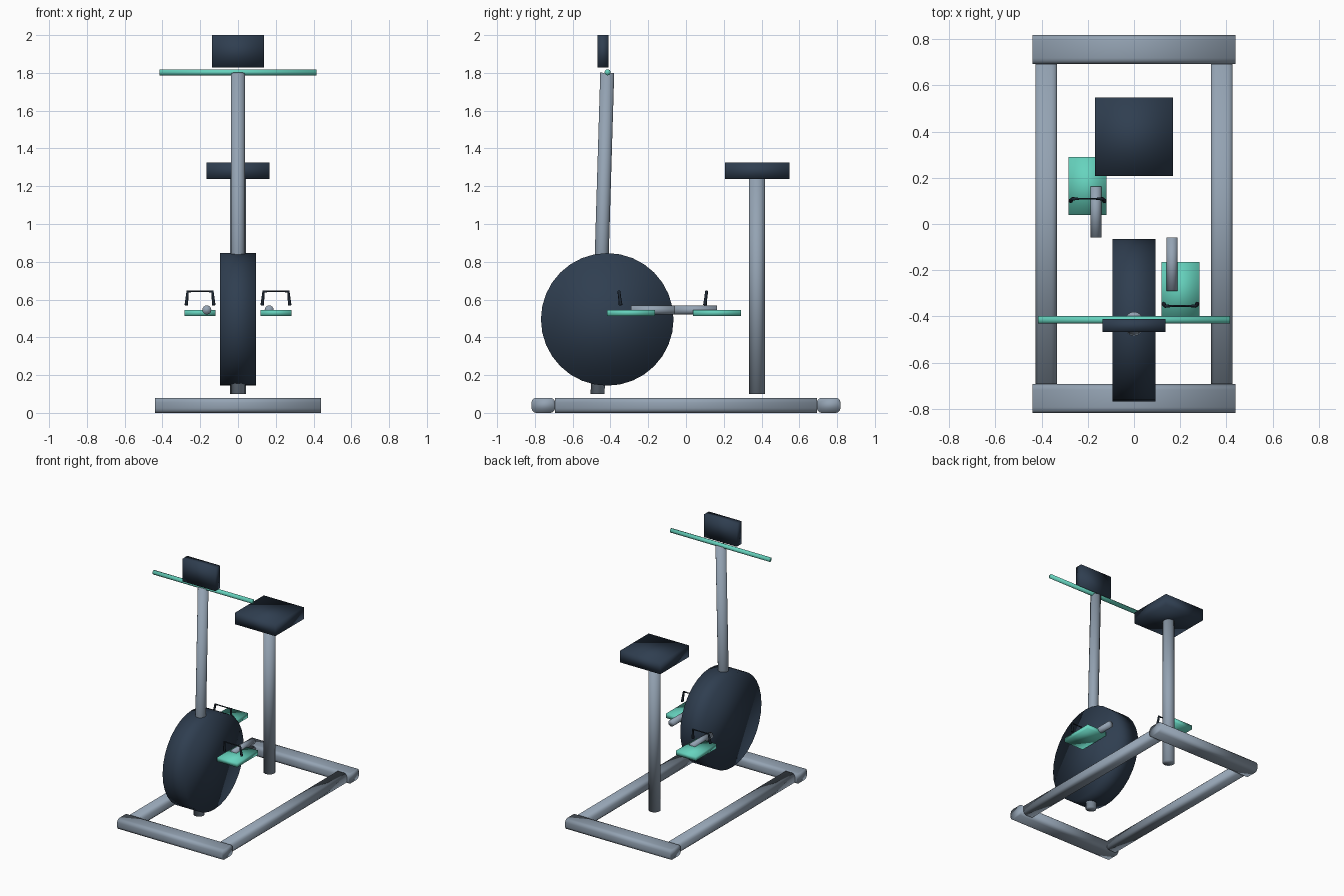
import bpy, bmesh, math
from mathutils import Vector

if "Cube" in bpy.data.objects:
    bpy.data.objects.remove(bpy.data.objects["Cube"])


def material(name, hex_code):
    def lin(v):
        return v / 12.92 if v <= 0.04045 else ((v + 0.055) / 1.055) ** 2.4
    m = bpy.data.materials.new(name)
    m.diffuse_color = [lin(int(hex_code[i:i + 2], 16) / 255) for i in (0, 2, 4)] + [1]
    m.use_nodes = True
    m.node_tree.nodes["Principled BSDF"].inputs["Base Color"].default_value = m.diffuse_color
    return m


STEEL = material("steel grey", "94A3B3")
DARK = material("dark slate", "2F3E50")
MINT = material("mint green", "66D3BE")
BLACK = material("near black", "1C2631")


def finish(name, bm, mat):
    """Turn a bmesh into a smooth shaded object."""
    bmesh.ops.recalc_face_normals(bm, faces=bm.faces)
    for f in bm.faces:
        f.smooth = True
    me = bpy.data.meshes.new(name)
    bm.to_mesh(me)
    bm.free()
    me.materials.append(mat)
    ob = bpy.data.objects.new(name, me)
    bpy.context.collection.objects.link(ob)
    return ob


def box(name, lo, hi, mat, round_axis=None, radius=0.025):
    """Box between two corners; edges along round_axis may be rounded."""
    lo, hi = Vector(lo), Vector(hi)
    bm = bmesh.new()
    bmesh.ops.create_cube(bm, size=1)
    for v in bm.verts:
        v.co = (lo + hi) / 2 + v.co * (hi - lo)
    if round_axis is not None:
        edges = [e for e in bm.edges
                 if abs((e.verts[0].co - e.verts[1].co)[round_axis]) > 1e-4]
        bmesh.ops.bevel(bm, geom=edges, offset=radius, segments=3,
                        profile=0.5, affect='EDGES')
    return finish(name, bm, mat)


def rod(name, a, b, r, mat, sides=24):
    """Cylinder running from point a to point b."""
    a, b = Vector(a), Vector(b)
    bm = bmesh.new()
    bmesh.ops.create_cone(bm, cap_ends=True, segments=sides, radius1=r,
                          radius2=r, depth=(b - a).length)
    turn = (b - a).to_track_quat('Z', 'Y')
    for v in bm.verts:
        v.co = (a + b) / 2 + turn @ v.co
    return finish(name, bm, mat)


# Floor frame
box("front_foot_bar", (-0.44, -0.818, 0), (0.44, -0.693, 0.08), STEEL, 0)
box("rear_foot_bar", (-0.44, 0.693, 0), (0.44, 0.818, 0.08), STEEL, 0)
for side, s in (("left", -1), ("right", 1)):
    box(side + "_rail", (s * 0.38 - 0.047, -0.693, 0),
        (s * 0.38 + 0.047, 0.693, 0.08), STEEL, 1)

# Flywheel, handlebar column and display
rod("flywheel", (-0.094, -0.417, 0.495), (0.094, -0.417, 0.495), 0.351, DARK, 32)
rod("handlebar_column", (0, -0.468, 0.1), (0, -0.417, 1.8), 0.037, STEEL)
rod("handlebar", (-0.415, -0.415, 1.803), (0.415, -0.415, 1.803), 0.016, MINT, 16)
box("display", (-0.137, -0.468, 1.828), (0.137, -0.411, 2.0), DARK)

# Seat
rod("seat_post", (0, 0.376, 0.1), (0, 0.376, 1.24), 0.042, STEEL)
box("seat", (-0.168, 0.207, 1.237), (0.168, 0.548, 1.326), DARK)

# Cranks, pedals and toe clips; the right side is half a turn from the left
for side, s, crank_y, pedal_y, clip_y in (
        ("left", -1, (-0.058, 0.163), 0.164, 0.104),
        ("right", 1, (-0.29, -0.058), -0.291, -0.35)):
    rod(side + "_crank", (s * 0.165, crank_y[0], 0.545),
        (s * 0.165, crank_y[1], 0.545), 0.024, STEEL, 16)
    box(side + "_pedal", (s * 0.201 - 0.083, pedal_y - 0.126, 0.513),
        (s * 0.201 + 0.083, pedal_y + 0.126, 0.546), MINT)

    # Arched clip, thick at the feet and thin across the top
    cu = bpy.data.curves.new(side + "_clip_path", 'CURVE')
    cu.dimensions = '3D'
    cu.bevel_depth = 0.01
    cu.bevel_resolution = 1
    cu.use_fill_caps = True
    path = [(-0.073, 0.004, 0.57, 1), (-0.069, -0.001, 0.61, 0.8),
            (-0.066, -0.005, 0.643, 0.8), (-0.035, -0.005, 0.644, 0.4),
            (0.035, -0.005, 0.644, 0.4), (0.066, -0.005, 0.643, 0.8),
            (0.069, -0.001, 0.61, 0.8), (0.073, 0.004, 0.57, 1)]
    sp = cu.splines.new('POLY')
    sp.points.add(len(path) - 1)
    for p, (x, y, z, r) in zip(sp.points, path):
        p.co = (s * 0.201 + x, clip_y + s * y, z, 1)
        p.radius = r
    cu.materials.append(BLACK)
    clip = bpy.data.objects.new(side + "_toe_clip", cu)
    bpy.context.collection.objects.link(clip)
